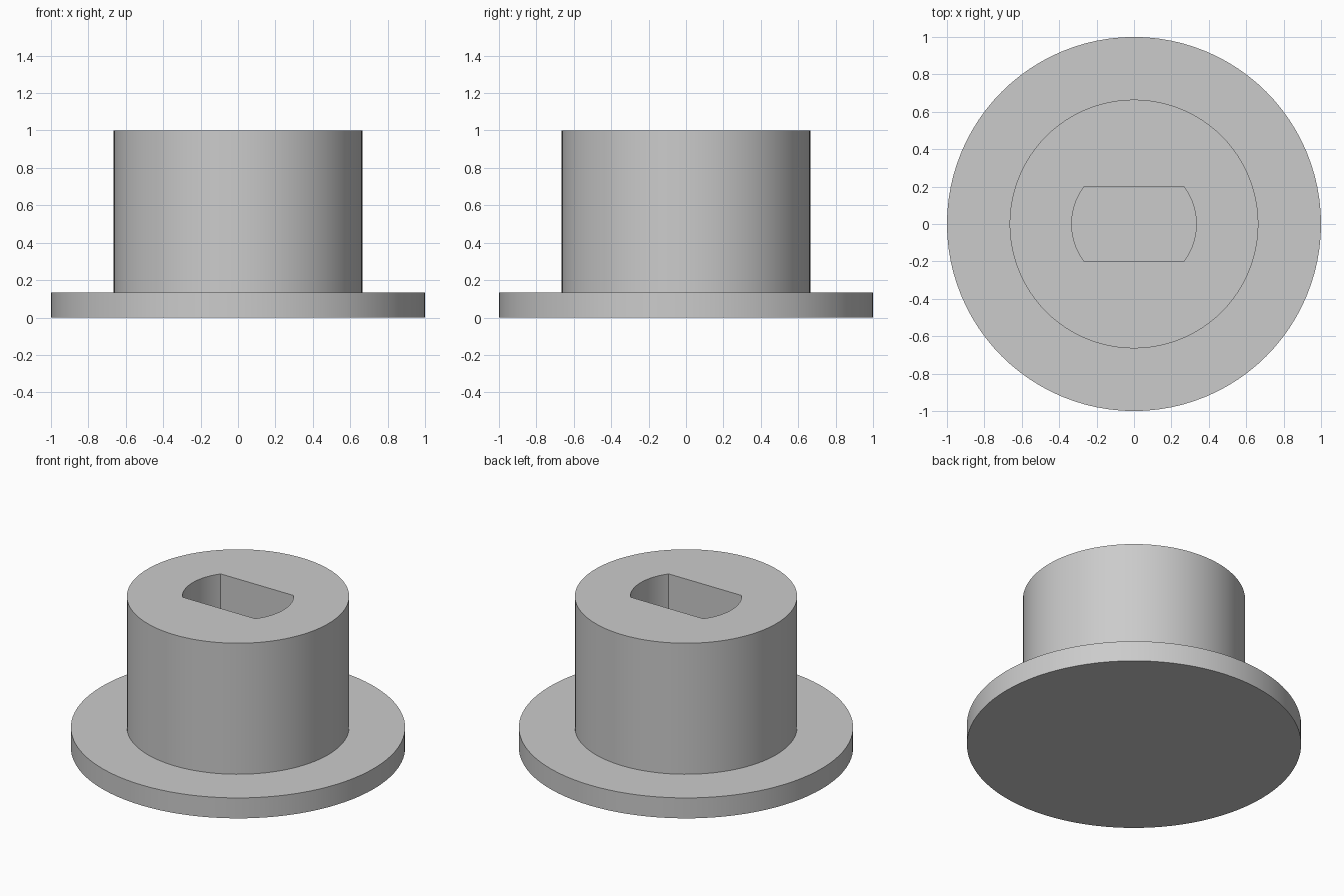
import bpy
import bmesh
from math import asin, cos, pi, sin, radians

FLANGE_R, HUB_R, BORE_R = 1.0, 0.665, 0.333
FLANGE_TOP, HUB_TOP, FLAT_Y = 0.135, 1.0, 0.2
SIDES = 96

cube = bpy.data.objects.get("Cube")
if cube:
    bpy.data.objects.remove(cube, do_unlink=True)

grey = bpy.data.materials.new("plain grey")
grey.use_nodes = True
colour = (0.6, 0.6, 0.6, 1)
grey.diffuse_color = colour
grey.node_tree.nodes["Principled BSDF"].inputs["Base Color"].default_value = colour


def make_object(name, bm):
    bmesh.ops.recalc_face_normals(bm, faces=bm.faces)
    mesh = bpy.data.meshes.new(name)
    bm.to_mesh(mesh)
    bm.free()
    mesh.materials.append(grey)
    obj = bpy.data.objects.new(name, mesh)
    bpy.context.collection.objects.link(obj)
    return obj


# Flanged bushing: stepped profile turned around the z axis
bm = bmesh.new()
profile = [(FLANGE_R, 0), (FLANGE_R, FLANGE_TOP), (HUB_R, FLANGE_TOP), (HUB_R, HUB_TOP)]
rings = [[bm.verts.new((r * cos(2 * pi * i / SIDES), r * sin(2 * pi * i / SIDES), z))
          for i in range(SIDES)] for r, z in profile]
for low, high in zip(rings, rings[1:]):
    for i in range(SIDES):
        j = (i + 1) % SIDES
        bm.faces.new((low[i], low[j], high[j], high[i]))
bm.faces.new(rings[0])
bm.faces.new(rings[-1])
bushing = make_object("flanged_bushing", bm)

# Blind bore cutter: round hole with two flat sides
bm = bmesh.new()
half_arc = asin(FLAT_Y / BORE_R)
steps = 20
outline = []
for centre in (0, pi):
    for i in range(steps + 1):
        a = centre - half_arc + 2 * half_arc * i / steps
        outline.append(bm.verts.new((BORE_R * cos(a), BORE_R * sin(a), FLANGE_TOP)))
base = bm.faces.new(outline)
top = bmesh.ops.extrude_face_region(bm, geom=[base])["geom"]
bmesh.ops.translate(bm, verts=[v for v in top if isinstance(v, bmesh.types.BMVert)],
                    vec=(0, 0, HUB_TOP))
cutter = make_object("bore_cutter", bm)
cutter.hide_render = True

# Cut the bore, then shade the round walls smooth
cut = bushing.modifiers.new("bore", "BOOLEAN")
cut.operation = "DIFFERENCE"
cut.solver = "EXACT"
cut.object = cutter
bpy.ops.object.select_all(action="DESELECT")
bpy.context.view_layer.objects.active = bushing
bushing.select_set(True)
bpy.ops.object.modifier_apply(modifier=cut.name)
bpy.data.objects.remove(cutter, do_unlink=True)
bpy.ops.object.shade_smooth_by_angle(angle=radians(30))
